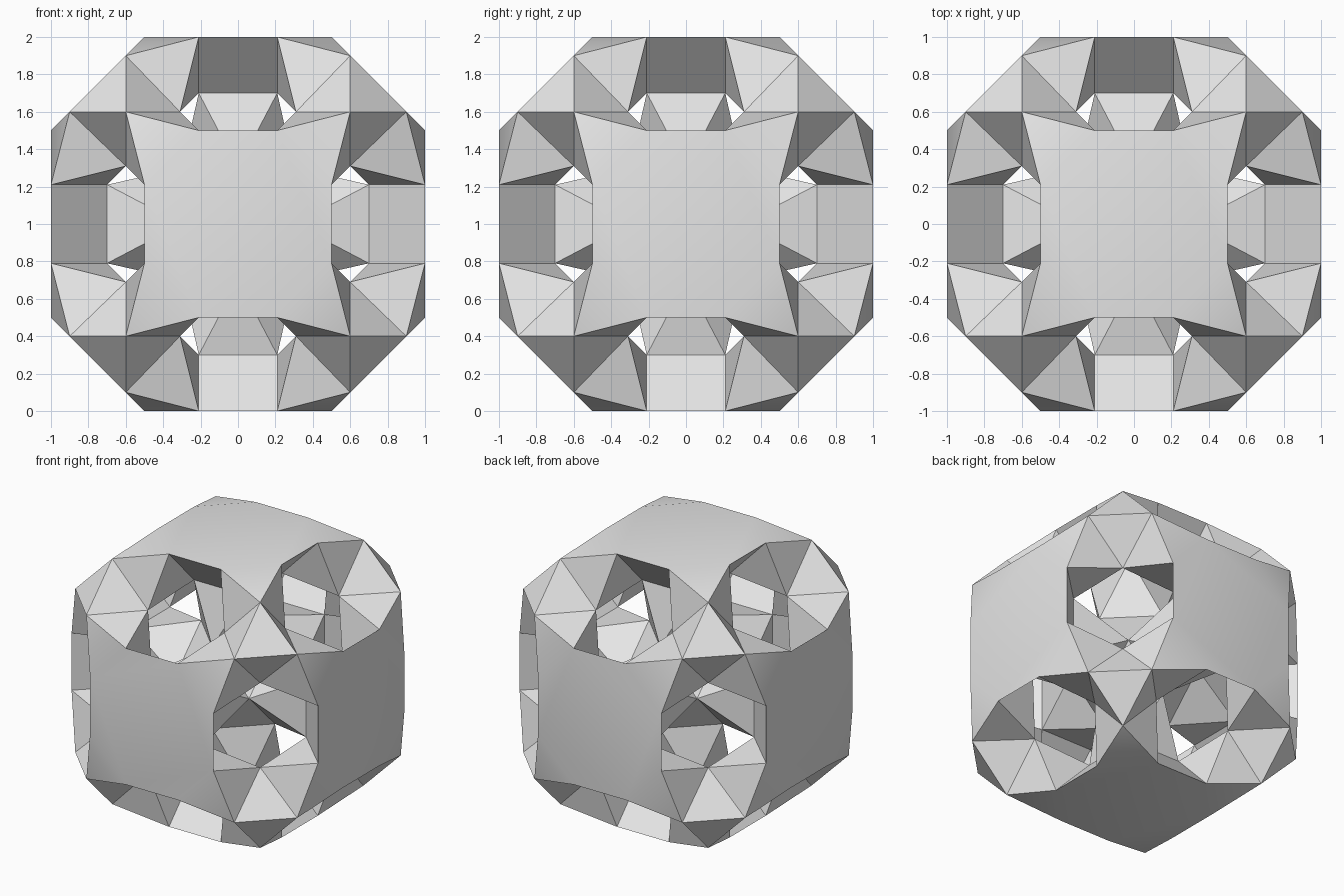
import bpy
import bmesh
from itertools import permutations, product
from mathutils import Vector

cube = bpy.data.objects.get("Cube")
if cube:
    bpy.data.objects.remove(cube, do_unlink=True)

# One plain grey material
grey = bpy.data.materials.new("light_grey")
grey.use_nodes = True
grey.diffuse_color = (0.8, 0.8, 0.8, 1)
grey.node_tree.nodes["Principled BSDF"].inputs["Base Color"].default_value = (0.8, 0.8, 0.8, 1)

# Key points of one corner; the rest follows from the symmetry of a cube
CORNER = (0.6, 0.6, 0.9)      # plate corner
CORNER_Y = (0.6, 0.9, 0.6)
CORNER_X = (0.9, 0.6, 0.6)
RIM = (0.21, 0.5, 1.0)        # plate edge beside an opening
RIM_X = (0.5, 0.21, 1.0)
NECK = (0.21, 0.21, 0.7)      # square where a plate meets its column
END = (0.31, 0.6, 0.6)        # inner end of an opening
END_X = (0.6, 0.31, 0.6)
END_Z = (0.6, 0.6, 0.31)
CORE_X = (0.3, 0.0, 0.3)      # twelve-pointed core
CORE_Y = (0.0, 0.3, 0.3)
CORE_Z = (0.3, 0.3, 0.0)


def flip(p):
    return (-p[0], p[1], p[2])


plate_outline = [(sx * a, sy * b, 1.0) for sx, sy, a, b in (
    (1, 1, 0.5, 0.21), (1, 1, 0.21, 0.5), (-1, 1, 0.21, 0.5), (-1, 1, 0.5, 0.21),
    (-1, -1, 0.5, 0.21), (-1, -1, 0.21, 0.5), (1, -1, 0.21, 0.5), (1, -1, 0.5, 0.21))]

# Curved outer plates, shaded smooth
plate_faces = [plate_outline, [RIM, RIM_X, CORNER]]

# Faceted parts, shaded flat
facet_faces = [
    [CORNER, CORNER_Y, CORNER_X],            # corner cap
    [CORNER, CORNER_Y, END],                 # end of an opening
    [CORNER, RIM, END],                      # bevel of an opening
    [RIM, flip(RIM), flip(NECK), NECK],      # side wall of an opening
    [RIM, NECK, END],                        # jamb of an opening
    [NECK, END, END_X],                      # underside of a plate
    [END, END_X, END_Z],                     # inside of a corner
    [NECK, flip(NECK), CORE_Y],              # column side
    [NECK, CORE_X, CORE_Y],                  # column corner
    [CORE_X, CORE_Y, CORE_Z],                # core facet
]

bm = bmesh.new()
verts, used = {}, set()


def get_vert(p):
    key = tuple(round(c * 1000) for c in p)
    if key not in verts:
        verts[key] = bm.verts.new(Vector(p) + Vector((0, 0, 1)))
    return verts[key]


def add_symmetric(points, smooth):
    """Repeat a face over all turns and mirrors of a cube."""
    for order in permutations(range(3)):
        for signs in product((1, -1), repeat=3):
            face = [get_vert([signs[i] * p[order[i]] for i in range(3)]) for p in points]
            key = frozenset(face)
            if key not in used:
                used.add(key)
                bm.faces.new(face).smooth = smooth


for points in plate_faces:
    add_symmetric(points, True)
for points in facet_faces:
    add_symmetric(points, False)
bmesh.ops.recalc_face_normals(bm, faces=bm.faces[:])

# Keep the plate borders crisp
for e in bm.edges:
    e.smooth = all(f.smooth for f in e.link_faces)

mesh = bpy.data.meshes.new("pierced_cube")
bm.to_mesh(mesh)
bm.free()
mesh.materials.append(grey)
obj = bpy.data.objects.new("pierced_cube", mesh)
bpy.context.collection.objects.link(obj)
